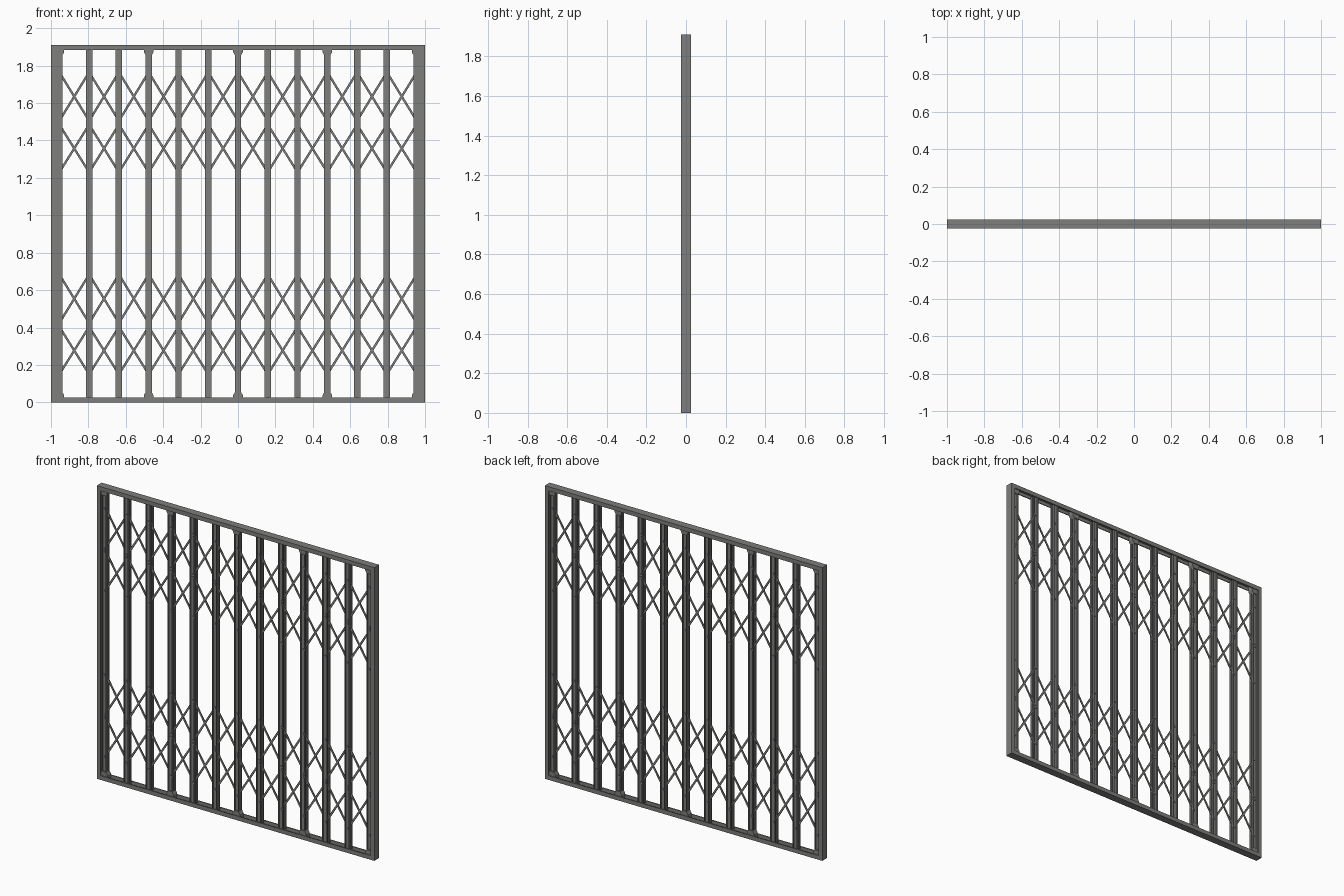
import bpy, bmesh, math
from mathutils import Matrix, Vector

cube = bpy.data.objects.get("Cube")
if cube:
    bpy.data.objects.remove(cube, do_unlink=True)

HEIGHT = 1.91
DEPTH = 0.05
BAYS = 12
PITCH = 0.1592
POST_X = [(i - BAYS / 2) * PITCH for i in range(BAYS + 1)]
ROWS = [(1.505, 1.765), (1.23, 1.485), (0.424, 0.684), (0.15, 0.404)]

steel = bpy.data.materials.new("grey_steel")
steel.use_nodes = True
grey = (0.21, 0.21, 0.205, 1)
steel.diffuse_color = grey
steel.node_tree.nodes["Principled BSDF"].inputs["Base Color"].default_value = grey


def finish(name, bm):
    bmesh.ops.recalc_face_normals(bm, faces=bm.faces)
    mesh = bpy.data.meshes.new(name)
    bm.to_mesh(mesh)
    bm.free()
    mesh.materials.append(steel)
    obj = bpy.data.objects.new(name, mesh)
    bpy.context.collection.objects.link(obj)
    return obj


def box(bm, centre, size, turn=0):
    matrix = (Matrix.Translation(centre) @ Matrix.Rotation(turn, 4, "Y")
              @ Matrix.Diagonal((*size, 1)))
    bmesh.ops.create_cube(bm, size=1, matrix=matrix)


def prism(bm, profile, origin, u, v, along):
    """Extrude a 2D profile, laid on axes u and v, by the vector along."""
    verts = [bm.verts.new(Vector(origin) + Vector(u) * a + Vector(v) * b) for a, b in profile]
    face = bm.faces.new(verts)
    new = bmesh.ops.extrude_face_region(bm, geom=[face])["geom"]
    bmesh.ops.translate(bm, vec=along, verts=[g for g in new if isinstance(g, bmesh.types.BMVert)])


def channel(width, depth, wall):
    """U profile, web at zero depth, open towards positive depth."""
    w, i = width / 2, width / 2 - wall
    return [(-w, 0), (w, 0), (w, depth), (i, depth), (i, wall), (-i, wall), (-i, depth), (-w, depth)]


# Outer frame: channels opening inwards
track = channel(DEPTH, 0.027, 0.006)
for name, z, up in (("bottom_rail", 0, 1), ("top_rail", HEIGHT, -1)):
    bm = bmesh.new()
    prism(bm, track, (-1, 0, z), (0, 1, 0), (0, 0, up), (2, 0, 0))
    finish(name, bm)
for name, side in (("right_jamb", -1), ("left_jamb", 1)):
    bm = bmesh.new()
    prism(bm, track, (side, 0, 0.006), (0, 1, 0), (-side, 0, 0), (0, 0, HEIGHT - 0.012))
    finish(name, bm)

# Pickets: back-to-back channels with a gap for the lattice
picket = channel(0.034, 0.013, 0.005)
for number, x in enumerate(POST_X):
    bm = bmesh.new()
    for face in (-1, 1):
        prism(bm, picket, (x, face * 0.005, 0.015), (1, 0, 0), (0, face, 0), (0, 0, HEIGHT - 0.03))
    finish(f"picket_{number + 1}", bm)

# Tapered guide shoes at every third picket, top and bottom
bm = bmesh.new()
shoe = [(-0.026, 0), (0.026, 0), (0.026, 0.032), (0.015, 0.05), (-0.015, 0.05), (-0.026, 0.032)]
for x in POST_X[::3]:
    for z, up in ((0.006, 1), (HEIGHT - 0.006, -1)):
        prism(bm, shoe, (x, -0.018, z), (1, 0, 0), (0, 0, up), (0, 0.036, 0))
finish("guide_shoes", bm)

# Scissor lattice: crossed flat bars in each bay
for name, slope in (("lattice_front", 1), ("lattice_back", -1)):
    bm = bmesh.new()
    for low, high in ROWS:
        rise = high - low
        length = math.hypot(PITCH, rise) + 0.01
        for x in POST_X[:-1]:
            box(bm, (x + PITCH / 2, -slope * 0.0025, (low + high) / 2),
                (length, 0.005, 0.012), -slope * math.atan2(rise, PITCH))
    finish(name, bm)

# Rivets at the lattice joints on the pickets
bm = bmesh.new()
for row in ROWS:
    for z in row:
        for x in POST_X:
            bmesh.ops.create_cone(bm, cap_ends=True, segments=10, radius1=0.008, radius2=0.008,
                                  depth=0.028, matrix=Matrix.Translation((x, 0, z))
                                  @ Matrix.Rotation(math.pi / 2, 4, "X"))
finish("rivets", bm)
